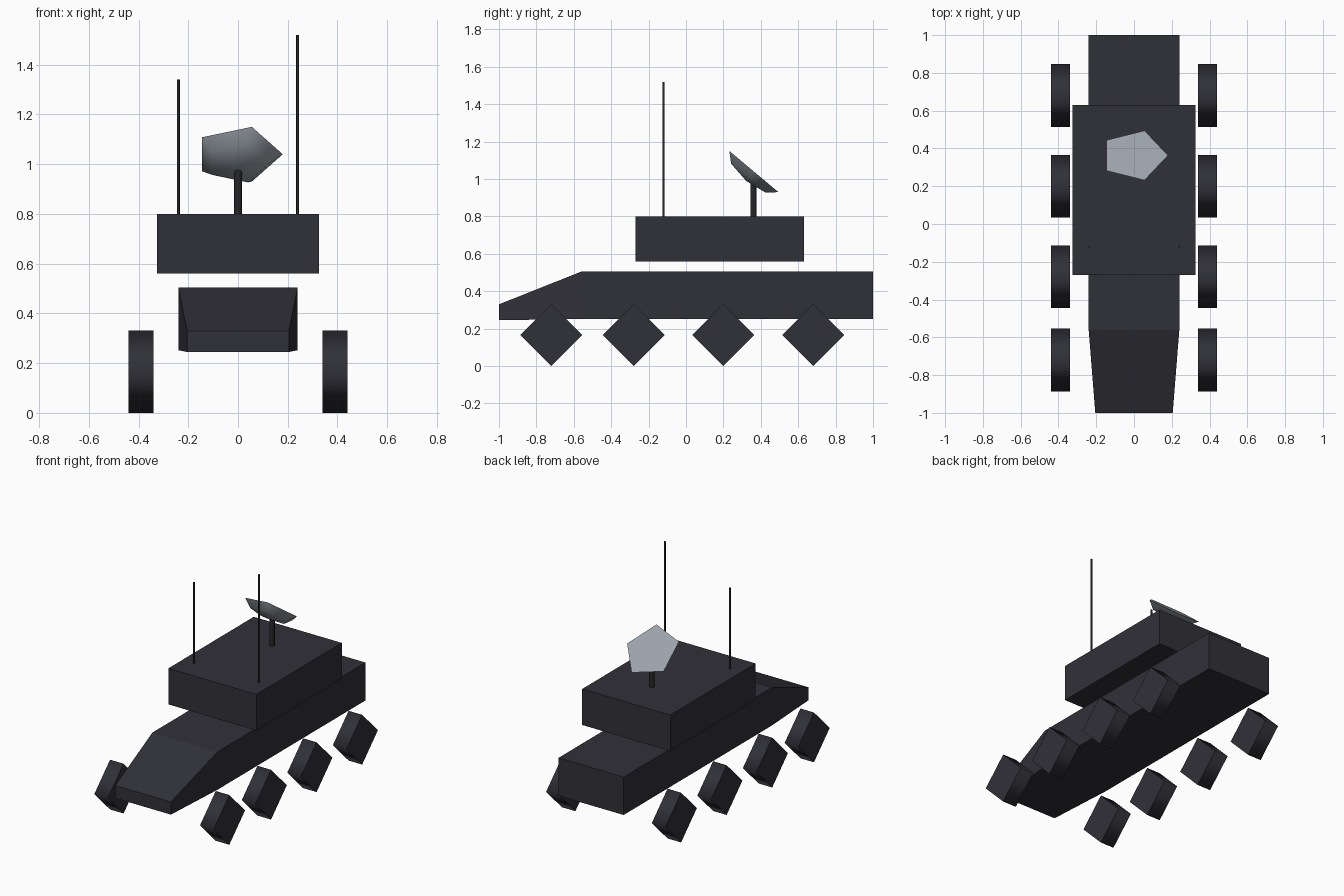
import bpy, bmesh
from math import radians, sin, cos
from mathutils import Matrix, Vector

cube = bpy.data.objects.get("Cube")
if cube:
    bpy.data.objects.remove(cube, do_unlink=True)


def material(name, rgb):
    m = bpy.data.materials.new(name)
    m.use_nodes = True
    m.diffuse_color = (*rgb, 1)
    bsdf = next(n for n in m.node_tree.nodes if n.type == 'BSDF_PRINCIPLED')
    bsdf.inputs["Base Color"].default_value = (*rgb, 1)
    return m


charcoal = material("charcoal", (0.03, 0.03, 0.04))
black = material("soft black", (0.02, 0.02, 0.022))
silver = material("silver grey", (0.33, 0.37, 0.41))


def finish(name, bm, mat, place=Matrix()):
    bmesh.ops.recalc_face_normals(bm, faces=bm.faces)
    bm.transform(place)
    mesh = bpy.data.meshes.new(name)
    bm.to_mesh(mesh)
    bm.free()
    mesh.materials.append(mat)
    ob = bpy.data.objects.new(name, mesh)
    bpy.context.collection.objects.link(ob)
    return ob


def loft(name, rings, mat, place=Matrix(), smooth=False):
    """Skin a list of equal rings, cap both ends and keep cap rims sharp."""
    bm = bmesh.new()
    loops = [[bm.verts.new(p) for p in ring] for ring in rings]
    for a, b in zip(loops, loops[1:]):
        for i in range(len(a)):
            j = (i + 1) % len(a)
            bm.faces.new((a[i], a[j], b[j], b[i])).smooth = smooth
    for end in (loops[0], loops[-1]):
        cap = bm.faces.new(end)
        for e in cap.edges:
            e.smooth = False
    return finish(name, bm, mat, place)


def circle(r, z, n):
    return [(r * cos(radians(360 * i / n)), r * sin(radians(360 * i / n)), z)
            for i in range(n)]


def rod(name, r, x, y, z0, z1, mat, n=8):
    return loft(name, [circle(r, z0, n), circle(r, z1, n)], mat,
                Matrix.Translation((x, y, 0)), smooth=True)


def section(w, y, z0, z1):
    return [(-w, y, z0), (w, y, z0), (w, y, z1), (-w, y, z1)]


# Hull with a sloping, tapered nose, and the raised deck box
loft("hull", [section(0.205, -1, 0.245, 0.33), section(0.24, -0.56, 0.252, 0.505),
              section(0.24, 1, 0.252, 0.505)], charcoal)
loft("deck_box", [section(0.325, -0.27, 0.56, 0.8),
                  section(0.325, 0.63, 0.56, 0.8)], charcoal)

# Four-sided wheels
for side, s in (("left", 1), ("right", -1)):
    for i, y in enumerate((-0.72, -0.28, 0.2, 0.68)):
        place = Matrix.Translation((s * 0.39, y, 0.166)) @ Matrix.Rotation(radians(90), 4, 'Y')
        loft(f"{side}_wheel_{i + 1}", [circle(0.166, -0.05, 4), circle(0.166, 0.05, 4)],
             charcoal, place, smooth=True)

# Antennas and dish mast
rod("left_antenna", 0.006, 0.24, -0.12, 0.8, 1.52, black)
rod("right_antenna", 0.006, -0.24, -0.12, 0.8, 1.34, black)
rod("dish_mast", 0.016, 0, 0.36, 0.8, 0.985, black)

# Dish: flat five-sided face with a shallow rounded back, tilted to the rear
bm = bmesh.new()
rim, mid = [[bm.verts.new(p) for p in circle(0.18 * cos(a), -0.065 * sin(a), 5)]
            for a in (0, radians(45))]
apex = bm.verts.new((0, 0, -0.065))
for i in range(5):
    j = (i + 1) % 5
    bm.faces.new((rim[i], rim[j], mid[j], mid[i])).smooth = True
    bm.faces.new((mid[i], mid[j], apex)).smooth = True
for e in bm.faces.new(rim).edges:
    e.smooth = False
finish("dish", bm, silver,
       Matrix.Translation((0, 0.363, 1.04)) @ Matrix.Rotation(radians(-40), 4, 'X'))
